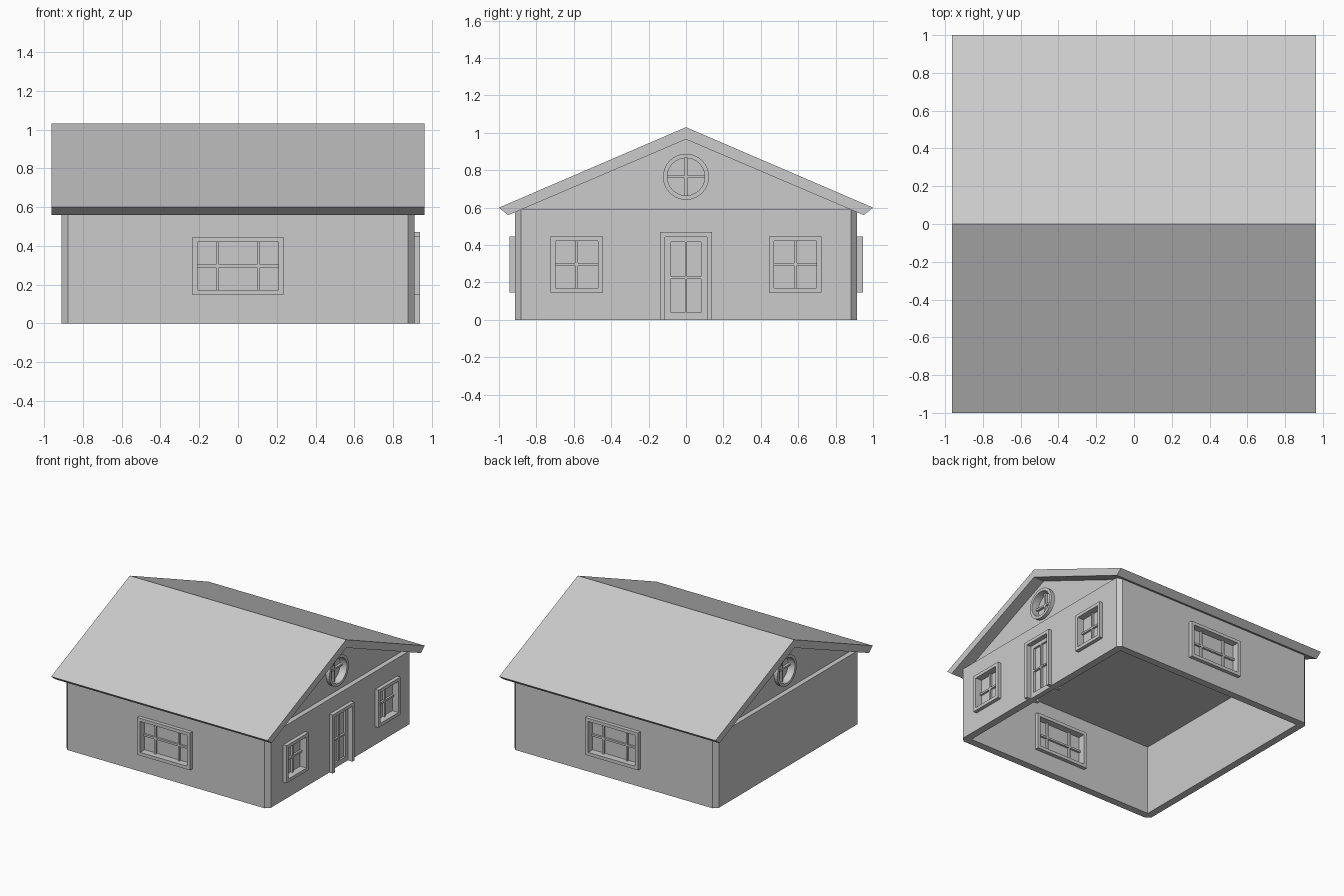
import bpy, bmesh, math
from mathutils import Matrix

cube = bpy.data.objects.get("Cube")
if cube:
    bpy.data.objects.remove(cube)

grey = bpy.data.materials.new("plain grey")
grey.use_nodes = True
grey.diffuse_color = (0.6, 0.6, 0.6, 1)
grey.node_tree.nodes["Principled BSDF"].inputs["Base Color"].default_value = (0.6, 0.6, 0.6, 1)

HX, HY, EAVE = 0.91, 0.915, 0.59      # wall half sizes and height
WALL, PROUD = 0.06, 0.03              # wall thickness, frame projection
GABLE = 0.87                          # recessed gable face


def finish(name, bm, turn=0):
    """Turn a bmesh about z and make it an object."""
    bmesh.ops.transform(bm, matrix=Matrix.Rotation(math.radians(turn), 4, "Z"), verts=bm.verts)
    bmesh.ops.recalc_face_normals(bm, faces=bm.faces)
    mesh = bpy.data.meshes.new(name)
    bm.to_mesh(mesh)
    bm.free()
    mesh.materials.append(grey)
    obj = bpy.data.objects.new(name, mesh)
    bpy.context.collection.objects.link(obj)
    return obj


def box(bm, x, y, z):
    """Add a box given its (low, high) range on each axis."""
    size = [b - a for a, b in (x, y, z)]
    mid = [(a + b) / 2 for a, b in (x, y, z)]
    bmesh.ops.create_cube(bm, size=1, matrix=Matrix.Translation(mid) @ Matrix.Diagonal((*size, 1)))


def prism(name, points, axis, low, high):
    """Extrude a closed profile along x or z."""
    bm = bmesh.new()
    place = (lambda p: (low, *p)) if axis == "x" else (lambda p: (*p, low))
    face = bm.faces.new([bm.verts.new(place(p)) for p in points])
    new = bmesh.ops.extrude_face_region(bm, geom=[face])["geom"]
    shift = (high - low, 0, 0) if axis == "x" else (0, 0, high - low)
    bmesh.ops.translate(bm, vec=shift, verts=[v for v in new if isinstance(v, bmesh.types.BMVert)])
    return finish(name, bm)


def cut(target, cutter):
    """Subtract a cutter from a part, then discard it."""
    cutter.hide_render = True
    mod = target.modifiers.new("cut", "BOOLEAN")
    mod.operation, mod.solver, mod.object = "DIFFERENCE", "EXACT", cutter
    bpy.context.view_layer.objects.active = target
    bpy.ops.object.modifier_apply(modifier=mod.name)
    bpy.data.objects.remove(cutter)


# Walls with chamfered corners, hollow and open below
c = 0.033
corner = [(HX, HY - c), (HX - c, HY)]
outline = corner + [(-x, y) for x, y in corner[::-1]]
outline += [(-x, -y) for x, y in outline]
walls = prism("walls", outline, "z", 0, EAVE)
room = bmesh.new()
box(room, (WALL - HX, HX - WALL), (WALL - HY, HY - WALL), (-0.1, EAVE - 0.025))
cut(walls, finish("room_cutter", room))

# Attic filling both gables, and the roof over it
attic = prism("gable_attic", [(-0.9, 0.575), (0.9, 0.575), (0.9, 0.59), (0, 0.98), (-0.9, 0.59)],
              "x", -GABLE, GABLE)
prism("roof", [(0, 1.03), (1, 0.6), (0.95, 0.56), (0, 0.965), (-0.95, 0.56), (-1, 0.6)],
      "x", -0.963, 0.963)


def opening(name, turn, half, centre, width, z0, z1, rim, posts, rails, door=False):
    """Cut a hole and fill it with a projecting frame, bars and a thin pane."""
    u0, u1 = centre - width / 2, centre + width / 2
    i0, i1, b, t = u0 + rim, u1 - rim, z0 + (0 if door else rim), z1 - rim
    front, back, mid = -half - PROUD, -half + WALL + PROUD, -half + WALL / 2
    hole = bmesh.new()
    box(hole, (u0 + 0.005, u1 - 0.005), (front - 0.1, back + 0.1),
        (-0.1 if door else z0 + 0.005, z1 - 0.005))
    cut(walls, finish("hole_cutter", hole, turn))

    bm = bmesh.new()
    for side in ((u0, i0), (i1, u1)):
        box(bm, side, (front, back), (z0, z1))
    box(bm, (i0, i1), (front, back), (t, z1))
    if not door:
        box(bm, (i0, i1), (front, back), (z0, b))
    finish(name + "_frame", bm, turn)

    bm = bmesh.new()
    depth = (mid - 0.02, mid + 0.02)
    for u, w in posts:
        box(bm, (centre + u - w / 2, centre + u + w / 2), depth, (b, t))
    for z, h in rails:
        box(bm, (i0, i1), depth, (z - h / 2, z + h / 2))
    finish(name + "_bars", bm, turn)

    bm = bmesh.new()
    box(bm, (i0, i1), (mid - 0.004, mid + 0.004), (b, t))
    finish(name + "_pane", bm, turn)


# Wide windows on the long walls
BAR = 0.015
for side, turn in (("front", 0), ("back", 180)):
    opening(side + "_window", turn, HY, 0, 0.47, 0.145, 0.445, 0.026,
            [(-0.105, BAR), (0.105, BAR)], [(0.295, BAR)])

# Pair of square windows and the panelled door on the entrance wall
for side, y in (("near", -0.585), ("far", 0.585)):
    opening(side + "_entrance_window", 90, HX, y, 0.28, 0.145, 0.447, 0.026,
            [(0, BAR)], [(0.297, BAR)])
opening("door", 90, HX, 0, 0.276, 0, 0.47, 0.026,
        [(-0.096, 0.032), (0, 0.012), (0.096, 0.032)],
        [(0.02, 0.04), (0.225, 0.012), (0.43, 0.03)], door=True)

# Round window with a cross in each gable
ROUND_Z, OUT, IN = 0.765, 0.123, 0.1


def disc(bm, radius, low, high):
    place = Matrix.Translation(((low + high) / 2, 0, ROUND_Z)) @ Matrix.Rotation(math.pi / 2, 4, "Y")
    bmesh.ops.create_cone(bm, cap_ends=True, segments=32, radius1=radius, radius2=radius,
                          depth=high - low, matrix=place)


for side, turn in (("left", 0), ("right", 180)):
    hole = bmesh.new()
    disc(hole, OUT - 0.005, GABLE - 0.03, GABLE + 0.1)
    cut(attic, finish("hole_cutter", hole, turn))
    ring_mesh, inner = bmesh.new(), bmesh.new()
    disc(ring_mesh, OUT, GABLE - 0.04, GABLE + PROUD)
    disc(inner, IN, GABLE - 0.03, GABLE + 0.1)
    ring = finish(side + "_round_frame", ring_mesh, turn)
    cut(ring, finish("ring_cutter", inner, turn))
    bm = bmesh.new()
    depth = (GABLE - 0.035, GABLE - 0.01)
    box(bm, depth, (-BAR / 2, BAR / 2), (ROUND_Z - IN, ROUND_Z + IN))
    box(bm, depth, (-IN, IN), (ROUND_Z - BAR / 2, ROUND_Z + BAR / 2))
    finish(side + "_round_bars", bm, turn)
